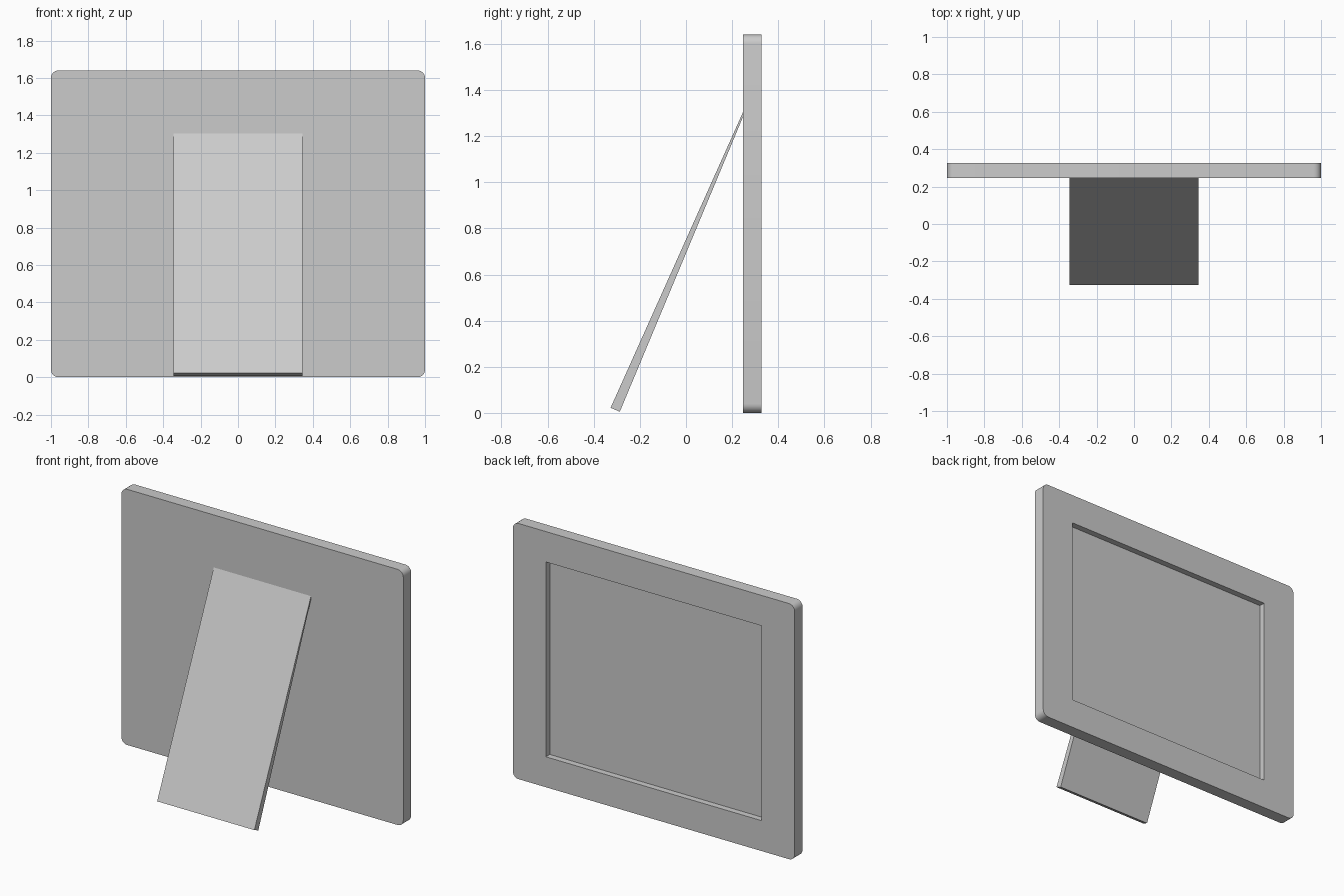
import bpy, bmesh, math

if "Cube" in bpy.data.objects:
    bpy.data.objects.remove(bpy.data.objects["Cube"])

W, H = 1.0, 1.64            # half width, height
BACK, FACE = 0.247, 0.327   # frame depth range in y
RADIUS = 0.04


def extrude_profile(name, points, offset):
    """Make a closed solid by sweeping a planar outline along an offset."""
    bm = bmesh.new()
    face = bm.faces.new([bm.verts.new(p) for p in points])
    ext = bmesh.ops.extrude_face_region(bm, geom=[face])
    moved = [g for g in ext["geom"] if isinstance(g, bmesh.types.BMVert)]
    bmesh.ops.translate(bm, verts=moved, vec=offset)
    bmesh.ops.recalc_face_normals(bm, faces=bm.faces)
    mesh = bpy.data.meshes.new(name)
    bm.to_mesh(mesh)
    bm.free()
    obj = bpy.data.objects.new(name, mesh)
    bpy.context.collection.objects.link(obj)
    return obj


def rect(hw, z0, z1, y):
    return [(-hw, y, z0), (hw, y, z0), (hw, y, z1), (-hw, y, z1)]


# Frame slab outline with rounded corners
outline = []
corners = [(W, H, 0), (-W, H, 90), (-W, 0, 180), (W, 0, 270)]
for x, z, start in corners:
    cx = x - math.copysign(RADIUS, x)
    cz = z - RADIUS if z else RADIUS
    for i in range(7):
        a = math.radians(start + 15 * i)
        outline.append((cx + RADIUS * math.cos(a), BACK, cz + RADIUS * math.sin(a)))
frame = extrude_profile("picture_frame", outline, (0, FACE - BACK, 0))

# Shallow sharp-cornered picture recess on the display side
cutter = extrude_profile("recess_cutter", rect(0.766, 0.195, H - 0.195, FACE - 0.04), (0, 0.1, 0))
cutter.hide_render = True
cut = frame.modifiers.new("recess", "BOOLEAN")
cut.operation = "DIFFERENCE"
cut.solver = "EXACT"
cut.object = cutter
bpy.context.view_layer.objects.active = frame
frame.select_set(True)
bpy.ops.object.modifier_apply(modifier=cut.name)
bpy.data.objects.remove(cutter)
bpy.ops.object.shade_smooth_by_angle(angle=math.radians(30))

# Tapered easel leg leaning against the back of the frame
leg = [(-0.345, y, z) for y, z in
       [(-0.327, 0.022), (-0.287, 0.005), (BACK + 0.002, 1.288), (BACK + 0.002, 1.308)]]
extrude_profile("easel_leg", leg, (0.69, 0, 0))
